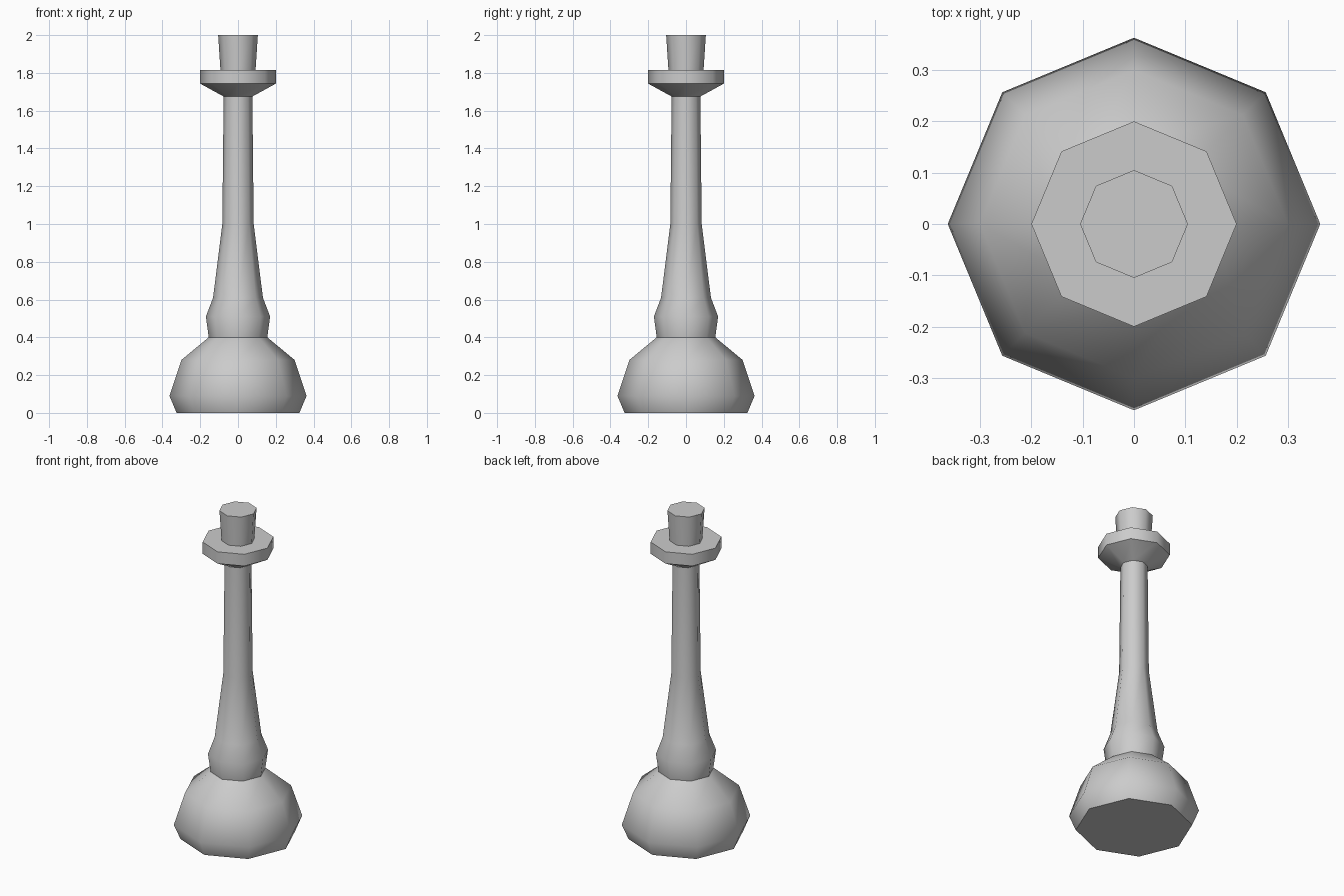
import bpy, bmesh
from math import cos, sin, pi, radians

if "Cube" in bpy.data.objects:
    bpy.data.objects.remove(bpy.data.objects["Cube"])

SIDES = 8


def lathe(name, profile, cap_bottom=False, cap_top=False):
    """Spin an (r, z) profile, listed bottom to top, into an octagonal part."""
    bm = bmesh.new()
    rings = [[bm.verts.new((r * cos(2 * pi * i / SIDES), r * sin(2 * pi * i / SIDES), z))
              for i in range(SIDES)] for r, z in profile]
    for low, high in zip(rings, rings[1:]):
        for i in range(SIDES):
            j = (i + 1) % SIDES
            bm.faces.new((low[i], low[j], high[j], high[i]))
    if cap_bottom:
        bm.faces.new(rings[0][::-1])
    if cap_top:
        bm.faces.new(rings[-1])
    mesh = bpy.data.meshes.new(name)
    bm.to_mesh(mesh)
    bm.free()
    obj = bpy.data.objects.new(name, mesh)
    bpy.context.collection.objects.link(obj)
    bpy.ops.object.select_all(action='DESELECT')
    obj.select_set(True)
    bpy.context.view_layer.objects.active = obj
    bpy.ops.object.shade_smooth_by_angle(angle=radians(50))
    return obj


# Bulbous foot
lathe("base", [(0.325, 0), (0.363, 0.09), (0.30, 0.28), (0.155, 0.40)], cap_bottom=True)
# Collar knob flowing into the tapered shaft
lathe("stem", [(0.155, 0.40), (0.17, 0.51), (0.132, 0.61), (0.083, 1.0), (0.076, 1.675)])
# Flared drip tray
lathe("drip_tray", [(0.076, 1.675), (0.20, 1.743), (0.20, 1.815), (0.093, 1.815)])
# Slightly flared top cup
lathe("top_cup", [(0.093, 1.815), (0.105, 2.0)], cap_top=True)
